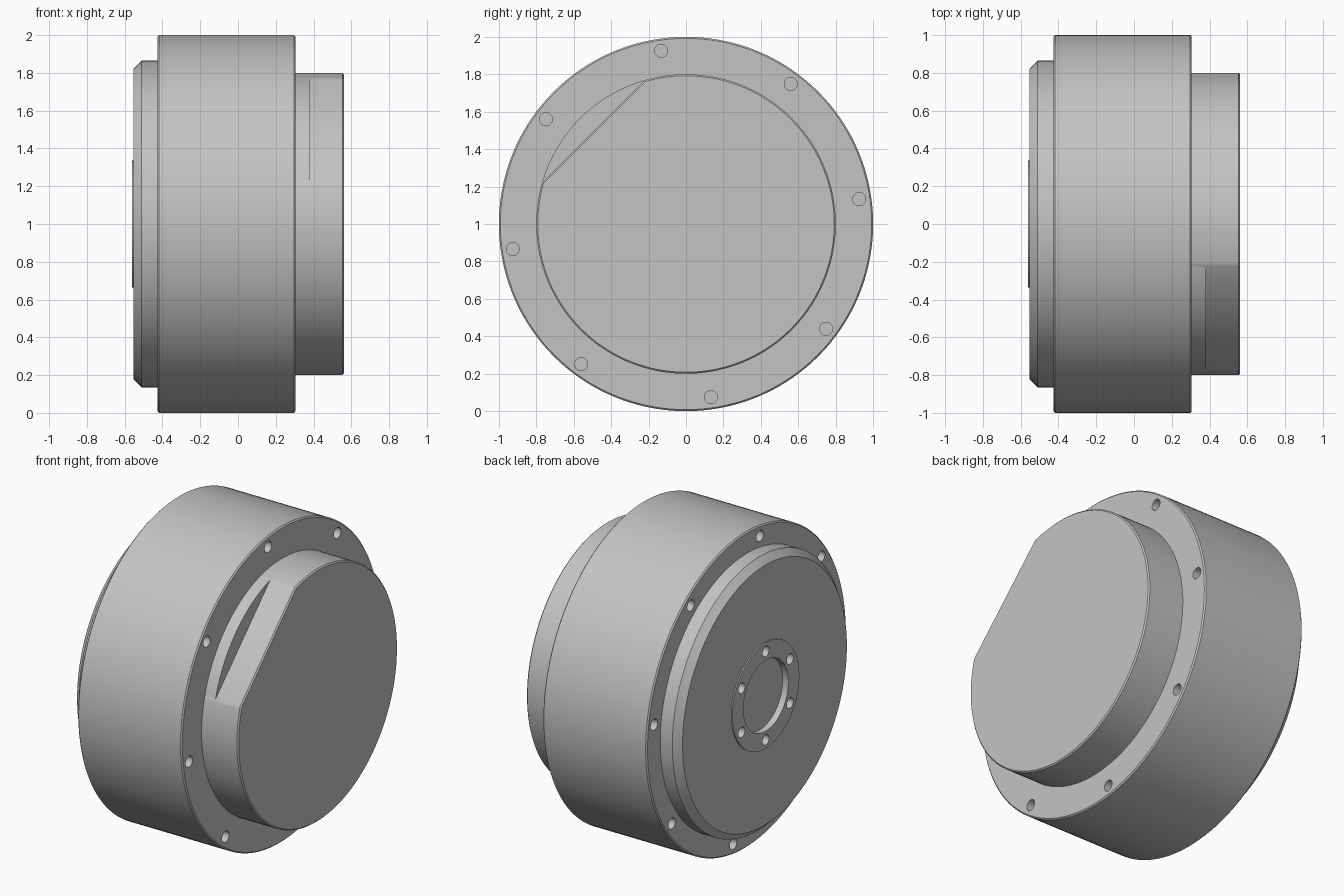
import bpy
import bmesh
from math import cos, sin, pi, radians, sqrt

cube = bpy.data.objects.get("Cube")
if cube:
    bpy.data.objects.remove(cube, do_unlink=True)

AXIS_Z = 1.0
SEGMENTS = 144

metal = bpy.data.materials.new("grey metal")
metal.use_nodes = True
GREY = (0.55, 0.55, 0.55, 1.0)
metal.diffuse_color = GREY
metal.node_tree.nodes["Principled BSDF"].inputs["Base Color"].default_value = GREY


def add_lathe(bm, profile, segments, cy=0.0, cz=AXIS_Z):
    """Revolve (x, radius) points about an axis parallel to x, capping both ends."""
    rings = []
    for x, r in profile:
        angles = [2 * pi * i / segments for i in range(segments)]
        rings.append([bm.verts.new((x, cy + r * cos(a), cz + r * sin(a))) for a in angles])
    for a, b in zip(rings, rings[1:]):
        for i in range(segments):
            j = (i + 1) % segments
            bm.faces.new((a[i], a[j], b[j], b[i]))
    bm.faces.new(rings[0])
    bm.faces.new(rings[-1])


def finish(bm, name):
    bmesh.ops.recalc_face_normals(bm, faces=bm.faces)
    mesh = bpy.data.meshes.new(name)
    bm.to_mesh(mesh)
    bm.free()
    mesh.materials.append(metal)
    obj = bpy.data.objects.new(name, mesh)
    bpy.context.collection.objects.link(obj)
    return obj


def turned_part(name, profile):
    bm = bmesh.new()
    add_lathe(bm, profile, SEGMENTS)
    return finish(bm, name)


def hole_cutter(count, ring_radius, start, hole_radius, spans):
    """Pins on a bolt circle, one set for each (x0, x1) span."""
    bm = bmesh.new()
    for x0, x1 in spans:
        for k in range(count):
            a = radians(start) + 2 * pi * k / count
            add_lathe(bm, [(x0, hole_radius), (x1, hole_radius)], 24,
                      ring_radius * cos(a), AXIS_Z + ring_radius * sin(a))
    return finish(bm, "hole_cutter")


def cut(obj, cutter):
    mod = obj.modifiers.new("cut", 'BOOLEAN')
    mod.operation = 'DIFFERENCE'
    mod.solver = 'EXACT'
    mod.object = cutter
    cutter.hide_render = True
    bpy.context.view_layer.objects.active = obj
    bpy.ops.object.modifier_apply(modifier=mod.name)
    bpy.data.objects.remove(cutter, do_unlink=True)


# Main drum with softened rims and a bolt circle in each end
E = 0.008
drum = turned_part("drum", [(-0.425, 1 - E), (-0.425 + E, 1), (0.305 - E, 1), (0.305, 1 - E)])
cut(drum, hole_cutter(8, 0.935, 8.2, 0.035, [(-0.5, -0.225), (0.105, 0.4)]))

# Round boss with a slanted flat milled into its upper front edge
boss = turned_part("boss", [(0.2, 0.8), (0.56 - E, 0.8), (0.56, 0.8 - E)])
flat = 0.70
outline = [(0.38, flat), (0.56 - E, flat), (0.6, flat - 0.04 - E), (0.6, 1.0), (0.38, 1.0)]
bm = bmesh.new()
h = sqrt(0.5)
sides = [[bm.verts.new((x, h * (t - d), AXIS_Z + h * (t + d))) for x, d in outline]
         for t in (-0.8, 0.8)]
for side in sides:
    bm.faces.new(side)
for i in range(len(outline)):
    j = (i + 1) % len(outline)
    bm.faces.new((sides[0][i], sides[0][j], sides[1][j], sides[1][i]))
cut(boss, finish(bm, "flat_cutter"))

# Chamfered rear cover with a raised hub ring, shallow bore and screw holes
cover = turned_part("rear_cover", [
    (-0.52, 0.225), (-0.56, 0.225), (-0.56, 0.335), (-0.552, 0.335),
    (-0.552, 0.823), (-0.51, 0.865), (-0.4, 0.865)])
cut(cover, hole_cutter(6, 0.28, 30, 0.033, [(-0.6, -0.45)]))

# Smooth round walls, crisp edges
bpy.ops.object.select_all(action='DESELECT')
for part in (drum, boss, cover):
    part.select_set(True)
bpy.context.view_layer.objects.active = drum
bpy.ops.object.shade_smooth_by_angle(angle=radians(30))
